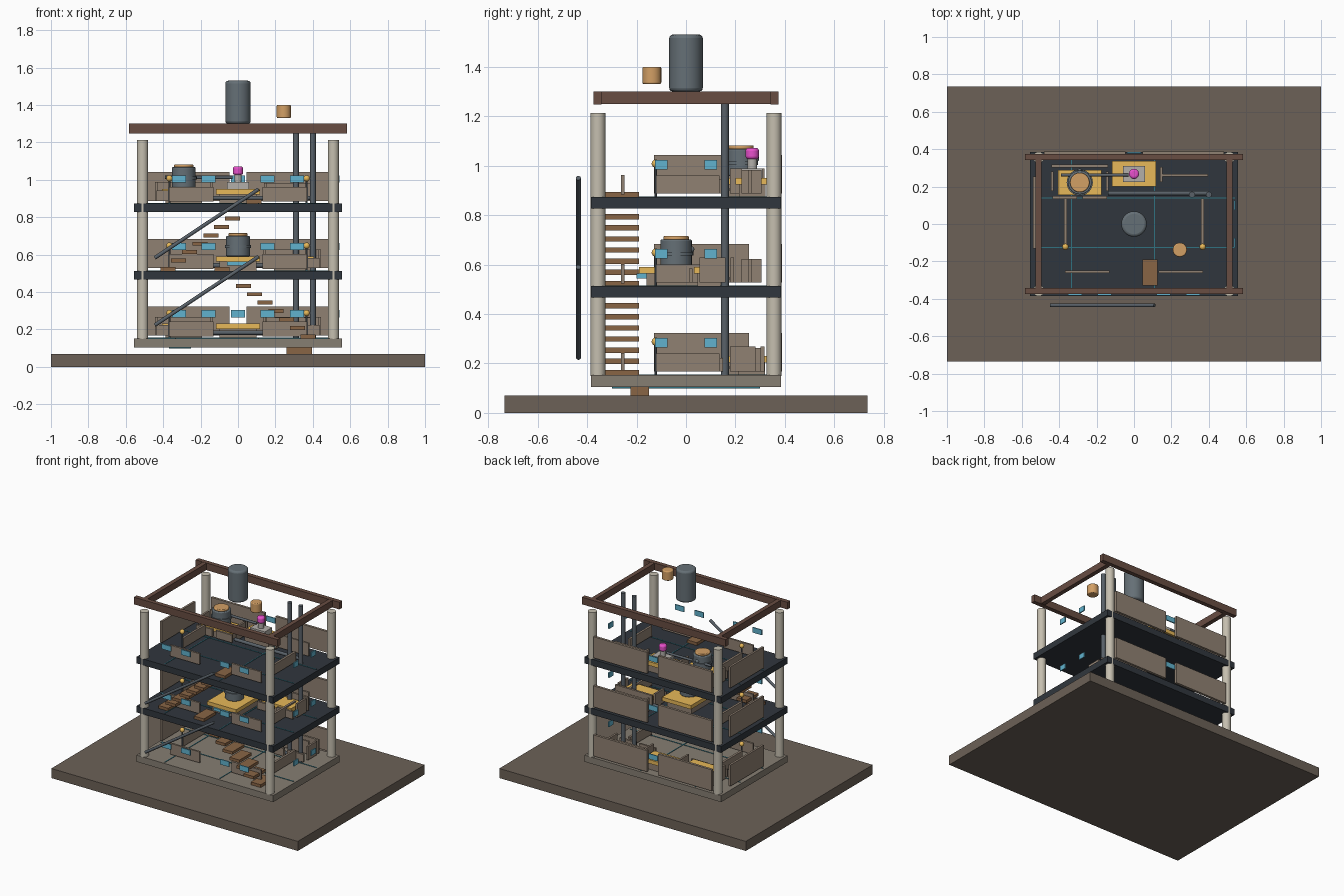
import bpy, math
from mathutils import Vector

if "Cube" in bpy.data.objects:
    bpy.data.objects.remove(bpy.data.objects["Cube"])

MATS = {}
COL = dict(ground=(.15, .12, .095), stone=(.24, .21, .17), slab=(.03, .037, .047), column=(.56, .52, .43),
           wall=(.28, .22, .17), beam=(.14, .075, .055), wood=(.25, .13, .06), steel=(.13, .16, .18),
           pipe=(.10, .12, .14), gold=(.8, .48, .1), brass=(.65, .35, .13), glass=(.12, .45, .62),
           trim=(.03, .17, .22), pink=(.8, .08, .6), pale=(.45, .43, .4))


def finish(ob, name, mat, smooth=False):
    ob.name = name
    if mat not in MATS:
        m = bpy.data.materials.new(mat)
        m.diffuse_color = (*COL[mat], 1)
        m.use_nodes = True
        m.node_tree.nodes["Principled BSDF"].inputs["Base Color"].default_value = m.diffuse_color
        MATS[mat] = m
    ob.data.materials.append(MATS[mat])
    if smooth:
        bpy.ops.object.shade_smooth_by_angle(angle=math.radians(40))
    return ob


def box(name, mat, x0, x1, y0, y1, z0, z1):
    bpy.ops.mesh.primitive_cube_add(size=1, location=((x0 + x1) / 2, (y0 + y1) / 2, (z0 + z1) / 2))
    ob = bpy.context.object
    ob.scale = (x1 - x0, y1 - y0, z1 - z0)
    bpy.ops.object.transform_apply(location=False, rotation=False)
    return finish(ob, name, mat)


def rod(name, mat, a, b, r, sides=16):
    a, b = Vector(a), Vector(b)
    d = b - a
    bpy.ops.mesh.primitive_cylinder_add(vertices=sides, radius=r, depth=d.length, location=(a + b) / 2,
                                        rotation=d.to_track_quat('Z', 'Y').to_euler())
    return finish(bpy.context.object, name, mat, True)


def ball(name, mat, p, r):
    bpy.ops.mesh.primitive_uv_sphere_add(segments=16, ring_count=8, radius=r, location=p)
    return finish(bpy.context.object, name, mat, True)


def drum(name, mat, x, y, z0, z1, r, bevel):
    ob = rod(name, mat, (x, y, z0), (x, y, z1), r, 24)
    b = ob.modifiers.new("round", 'BEVEL')
    b.width, b.segments, b.limit_method = bevel, 3, 'ANGLE'
    return ob


def vat(x, y, z):
    # lidded vat with a rim band and a valve
    drum("vat_body", 'steel', x, y, z, z + .11, .064, .006)
    rod("vat_band", 'steel', (x, y, z + .045), (x, y, z + .06), .07, 24)
    drum("vat_lid", 'brass', x, y, z + .108, z + .124, .052, .005)
    ball("vat_valve", 'steel', (x, y + .06, z + .07), .014)


def pad(x, y, f, w=.235, d=.135):
    # gold work surface on a plinth
    box("bench_top", 'gold', x - w / 2, x + w / 2, y - d / 2, y + d / 2, f + .05, f + .078)
    box("bench_base", 'wall', x - w * .42, x + w * .42, y - d * .4, y + d * .4, f, f + .05)


def stall(x, y, f):
    # low partitions around a bench
    z0, z1 = f + .015, f + .115
    box("stall_back", 'wall', x - .15, x + .15, y + .08, y + .095, z0, z1)
    for s in (-1, 1):
        box("stall_side", 'wall', x + s * .147 - .007, x + s * .147 + .007, y - .045, y + .06, z0, z1)
        box("stall_front", 'wall', x + s * .08 - .065, x + s * .08 + .065, y - .087, y - .073, z0, f + .07)


# ground, foundation and floors
box("ground", 'ground', -1, 1, -.735, .735, 0, .07)
box("foundation", 'stone', -.555, .555, -.385, .385, .105, .153)
box("foundation_duct", 'trim', -.37, -.25, -.3, .3, .098, .105)
box("entry_step", 'wood', .26, .395, -.225, -.15, .07, .105)
floors = (.153, .513, .873)
for f in floors[1:]:
    box("floor_slab", 'slab', -.555, .555, -.385, .385, f - .046, f)

for f in floors:
    # floor inlay lines
    for x in (-.335, .11):
        box("floor_line", 'trim', x - .003, x + .003, -.37, .37, f, f + .003)
    for y in (-.125, .14):
        box("floor_line", 'trim', -.54, .54, y - .003, y + .003, f, f + .003)
    # outer walls
    for s in (-1, 1):
        box("back_wall", 'wall', *sorted((s * .045, s * .48)), .37, .388, f + .015, f + .17)
    box("left_wall", 'wall', -.54, -.525, -.13, .255, f + .015, f + .17)
    # window panels
    z0, z1 = f + .112, f + .15
    for x in (-.315, -.157, .157, .315):
        box("front_window", 'glass', x - .037, x + .037, -.382, -.374, z0, z1)
    box("back_window", 'glass', -.037, .037, .376, .384, z0, z1)
    for y in (-.1, .1):
        box("side_window", 'glass', .535, .543, y - .026, y + .026, z0, z1)
    # inner partitions and lamps
    for s in (-1, 1):
        box("front_partition", 'wall', *sorted((s * .13, s * .37)), -.262, -.248, f + .01, f + .09)
        x = s * .367
        box("side_partition", 'wall', x - .008, x + .008, -.12, .135, f + .015, f + .088)
        rod("lamp_post", 'pipe', (x, -.122, f), (x, -.122, f + .13), .005, 8)
        ball("lamp", 'gold', (x, -.122, f + .135), .017)
    box("rear_partition", 'wall', .14, .395, .253, .267, f + .015, f + .11)
    box("rear_partition_end", 'wall', .138, .152, .225, .305, f + .015, f + .11)
    rod("feed_pipe", 'pipe', (-.14, .165, f + .03), (.4, .165, f + .03), .012, 12)

# columns
for x in (-.51, .51):
    for y in (-.356, .356):
        rod("column", 'column', (x, y, .15), (x, y, 1.212), .03)

# roof frame
for s in (-1, 1):
    box("roof_beam_long", 'beam', -.583, .583, s * .358 - .016, s * .358 + .016, 1.248, 1.3)
    box("roof_beam_short", 'beam', s * .51 - .016, s * .51 + .016, -.36, .36, 1.25, 1.299)

# roof tanks and risers
drum("roof_tank", 'steel', 0, 0, 1.3, 1.53, .068, .014)
drum("roof_barrel", 'brass', .245, -.138, 1.33, 1.4, .038, .006)
for x in (.31, .4):
    rod("riser_pipe", 'pipe', (x, .157, .15), (x, .157, 1.3), .016)

# stair flights running opposite ways, with outer handrails
for f, s in zip(floors, (-1, 1)):
    for i in range(9):
        x, z = s * (-.375 + .0575 * i), f + .01 + .045 * i
        box("stair_tread", 'wood', x - .04, x + .04, -.33, -.19, z - .01, z + .011)
    rod("handrail", 'pipe', (-.445, -.435, f + .07), (.11, -.435, f + .437), .01, 12)

# bottom floor
stall(-.29, .222, floors[0])
stall(.29, .222, floors[0])
pad(-.29, .222, floors[0])
pad(0, .265, floors[0])

# middle floor
pad(0, -.04, floors[1], .235, .3)
vat(0, -.04, floors[1] + .078)
box("vat_tray", 'glass', -.06, .06, -.2, -.06, floors[1] + .03, floors[1] + .05)
stall(.29, .1, floors[1])
pad(.29, .1, floors[1])

# top floor
f = floors[2]
stall(-.29, .222, f)
pad(-.29, .222, f)
vat(-.29, .222, f + .085)
pad(0, .268, f)
box("pedestal", 'pale', -.06, .06, .225, .31, f + .078, f + .115)
rod("pedestal_neck", 'pale', (0, .268, f + .115), (0, .268, f + .155), .02)
drum("glowing_core", 'pink', 0, .268, f + .153, f + .199, .027, .012)
rod("vat_pipe", 'pipe', (-.39, .262, f + .14), (-.03, .262, f + .14), .009, 12)
